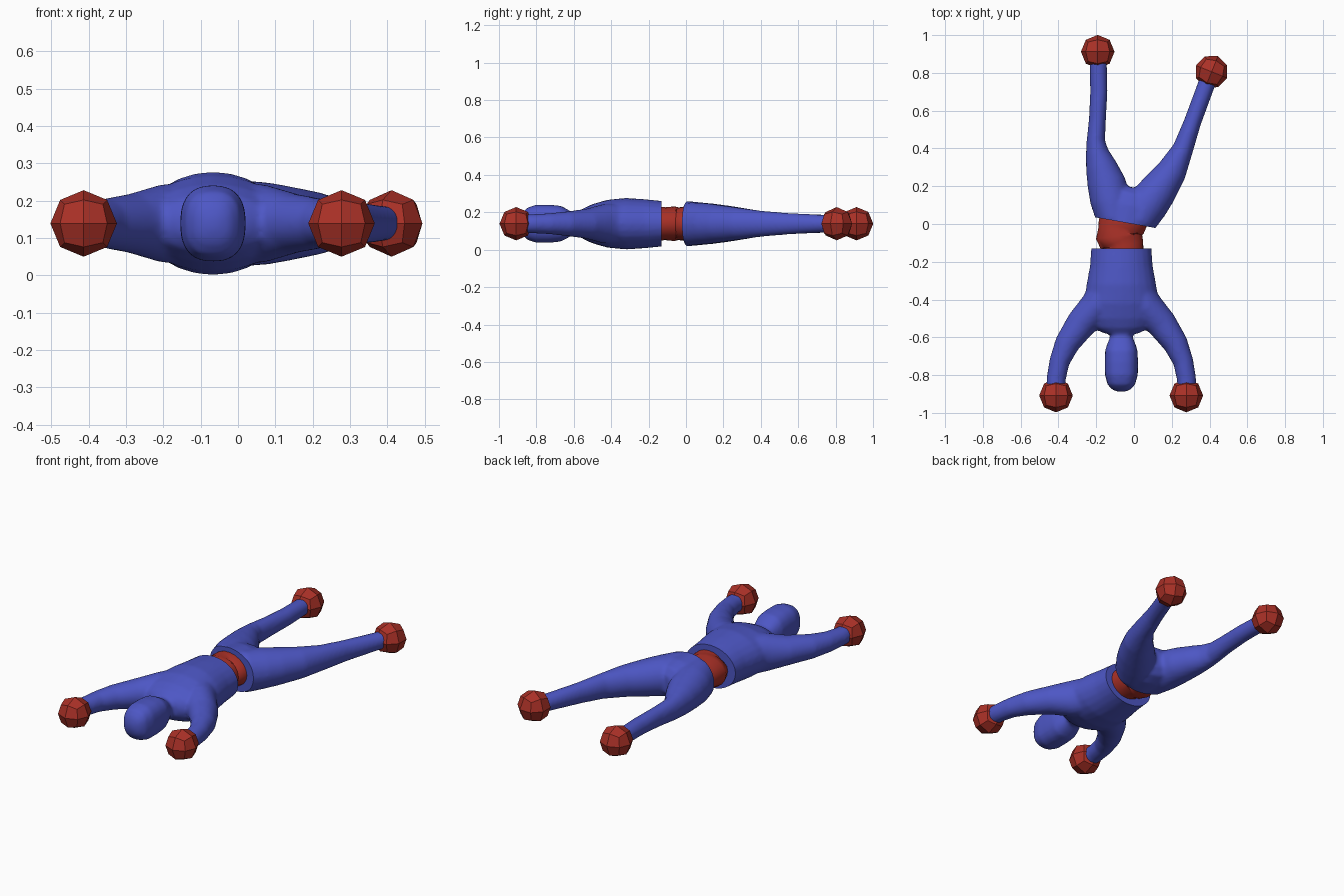
import bpy, bmesh, math
from mathutils import Vector, Matrix

if "Cube" in bpy.data.objects:
    bpy.data.objects.remove(bpy.data.objects["Cube"])

ZC = 0.139      # height of the centre plane
CX = -0.067     # x of the upper body axis


def material(name, rgb):
    m = bpy.data.materials.new(name)
    m.diffuse_color = (*rgb, 1)
    m.use_nodes = True
    m.node_tree.nodes["Principled BSDF"].inputs["Base Color"].default_value = m.diffuse_color
    return m


BLUE = material("blue", (0.075, 0.095, 0.56))
RED = material("red", (0.40, 0.03, 0.02))


def loft(bm, stations, n=24, power=2.0):
    """Closed tube through (x, y, half width, half height) stations."""
    pts = [Vector((s[0], s[1], ZC)) for s in stations]
    rings = []
    for i, (x, y, hw, hz) in enumerate(stations):
        t = (pts[min(i + 1, len(pts) - 1)] - pts[max(i - 1, 0)]).normalized()
        side = Vector((t.y, -t.x, 0))
        ring = []
        for k in range(n):
            a = 2 * math.pi * k / n
            c, s = math.cos(a), math.sin(a)
            c = math.copysign(abs(c) ** (2 / power), c)
            s = math.copysign(abs(s) ** (2 / power), s)
            ring.append(bm.verts.new(pts[i] + side * hw * c + Vector((0, 0, hz * s))))
        rings.append(ring)
    for a, b in zip(rings, rings[1:]):
        for k in range(n):
            bm.faces.new((a[k], a[(k + 1) % n], b[(k + 1) % n], b[k]))
    bm.faces.new(rings[0][::-1])
    bm.faces.new(rings[-1])


def finish(bm, name, mat):
    bmesh.ops.recalc_face_normals(bm, faces=bm.faces)
    me = bpy.data.meshes.new(name)
    bm.to_mesh(me)
    bm.free()
    ob = bpy.data.objects.new(name, me)
    bpy.context.collection.objects.link(ob)
    me.materials.append(mat)
    bpy.ops.object.select_all(action='DESELECT')
    ob.select_set(True)
    bpy.context.view_layer.objects.active = ob
    return ob


def fuse(ob, cut_co, cut_no):
    """Melt the tubes together, then cut a flat end at the waist."""
    m = ob.modifiers.new("fuse", 'REMESH')
    m.mode = 'VOXEL'
    m.voxel_size = 0.01
    s = ob.modifiers.new("soften", 'SMOOTH')
    s.factor = 0.5
    s.iterations = 6
    for mod in ("fuse", "soften"):
        bpy.ops.object.modifier_apply(modifier=mod)
    bm = bmesh.new()
    bm.from_mesh(ob.data)
    res = bmesh.ops.bisect_plane(bm, geom=bm.verts[:] + bm.edges[:] + bm.faces[:],
                                 plane_co=cut_co, plane_no=cut_no, clear_outer=True)
    edges = [e for e in res["geom_cut"] if isinstance(e, bmesh.types.BMEdge)]
    bmesh.ops.edgeloop_fill(bm, edges=edges)
    bmesh.ops.recalc_face_normals(bm, faces=bm.faces)
    for f in bm.faces:
        f.material_index = 0
    bm.to_mesh(ob.data)
    bm.free()
    bpy.ops.object.shade_smooth_by_angle(angle=math.radians(40))


# Upper body: chest, neck and head, two curved arms
bm = bmesh.new()
chest = [(-0.05, .160, .122), (-0.13, .160, .122), (-0.22, .166, .131), (-0.32, .184, .138),
         (-0.42, .200, .128), (-0.50, .190, .105), (-0.55, .150, .082), (-0.58, .090, .058)]
loft(bm, [(CX, *c) for c in chest])
head = [(-0.50, .062, .06), (-0.60, .060, .055), (-0.635, .075, .078), (-0.67, .086, .096),
        (-0.73, .088, .102), (-0.80, .087, .102), (-0.85, .073, .086), (-0.876, .05, .055),
        (-0.888, .02, .02)]
loft(bm, [(CX, *h) for h in head], power=2.5)
arm = [(.06, -0.32, .09, .11), (.13, -0.44, .092, .105), (.215, -0.53, .080, .080),
       (.288, -0.635, .066, .066), (.328, -0.73, .054, .056), (.345, -0.82, .051, .051),
       (.347, -0.87, .050, .050)]
for s in (-1, 1):
    loft(bm, [(CX + s * x, y, w, h) for x, y, w, h in arm])
upper = finish(bm, "upper_body", BLUE)
fuse(upper, (CX, -0.13, ZC), (0, 1, 0))

# Lower body: hips and two spread legs, slightly turned at the waist
bm = bmesh.new()
loft(bm, [(-0.062, -0.09, .150, .122), (-0.045, 0.007, .159, .121), (-0.02, 0.10, .195, .112),
          (-0.005, 0.16, .150, .09), (0.003, 0.19, .05, .05)])
left_leg = [(-0.10, 0.03, .10, .115), (-0.125, 0.13, .108, .11), (-0.147, 0.22, .102, .098),
            (-0.175, 0.31, .082, .084), (-0.195, 0.38, .061, .072), (-0.202, 0.44, .049, .064),
            (-0.194, 0.55, .045, .056), (-0.186, 0.70, .046, .050), (-0.190, 0.88, .046, .046)]
right_leg = [(0.02, 0.02, .10, .115), (0.075, 0.11, .110, .110), (0.13, 0.18, .100, .100),
             (0.20, 0.28, .080, .086), (0.26, 0.40, .055, .070), (0.31, 0.54, .046, .058),
             (0.38, 0.73, .046, .048), (0.40, 0.785, .046, .046)]
for leg in (left_leg, right_leg):
    loft(bm, leg)
lower = finish(bm, "lower_body", BLUE)
fuse(lower, (-0.045, 0.007, ZC), Vector((-0.055, -0.31, 0)).normalized())

# Bulging waist joint between the two halves
bm = bmesh.new()
loft(bm, [(-.055, -.16, .105, .090), (-.055, -.11, .105, .088), (-.068, -.085, .118, .090),
          (-.076, -.062, .126, .093), (-.074, -.040, .116, .087), (-.068, -.015, .124, .091),
          (-.055, .02, .126, .093), (-.05, .045, .122, .09)], n=20)
finish(bm, "waist_joint", RED)
bpy.ops.object.shade_smooth_by_angle(angle=math.radians(50))

# Faceted balls for hands and feet
balls = [("left_hand", -0.413, -0.908, 0), ("right_hand", 0.277, -0.908, 0),
         ("left_foot", -0.192, 0.912, 0), ("right_foot", 0.411, 0.806, -22)]
for name, x, y, turn in balls:
    bm = bmesh.new()
    bmesh.ops.create_cube(bm, size=2)
    bmesh.ops.subdivide_edges(bm, edges=bm.edges[:], cuts=1, use_grid_fill=True)
    for v in bm.verts:
        v.co = v.co.normalized() * 0.089
    bm.transform(Matrix.Translation((x, y, ZC)) @ Matrix.Rotation(math.radians(turn), 4, 'Z'))
    finish(bm, name, RED)
